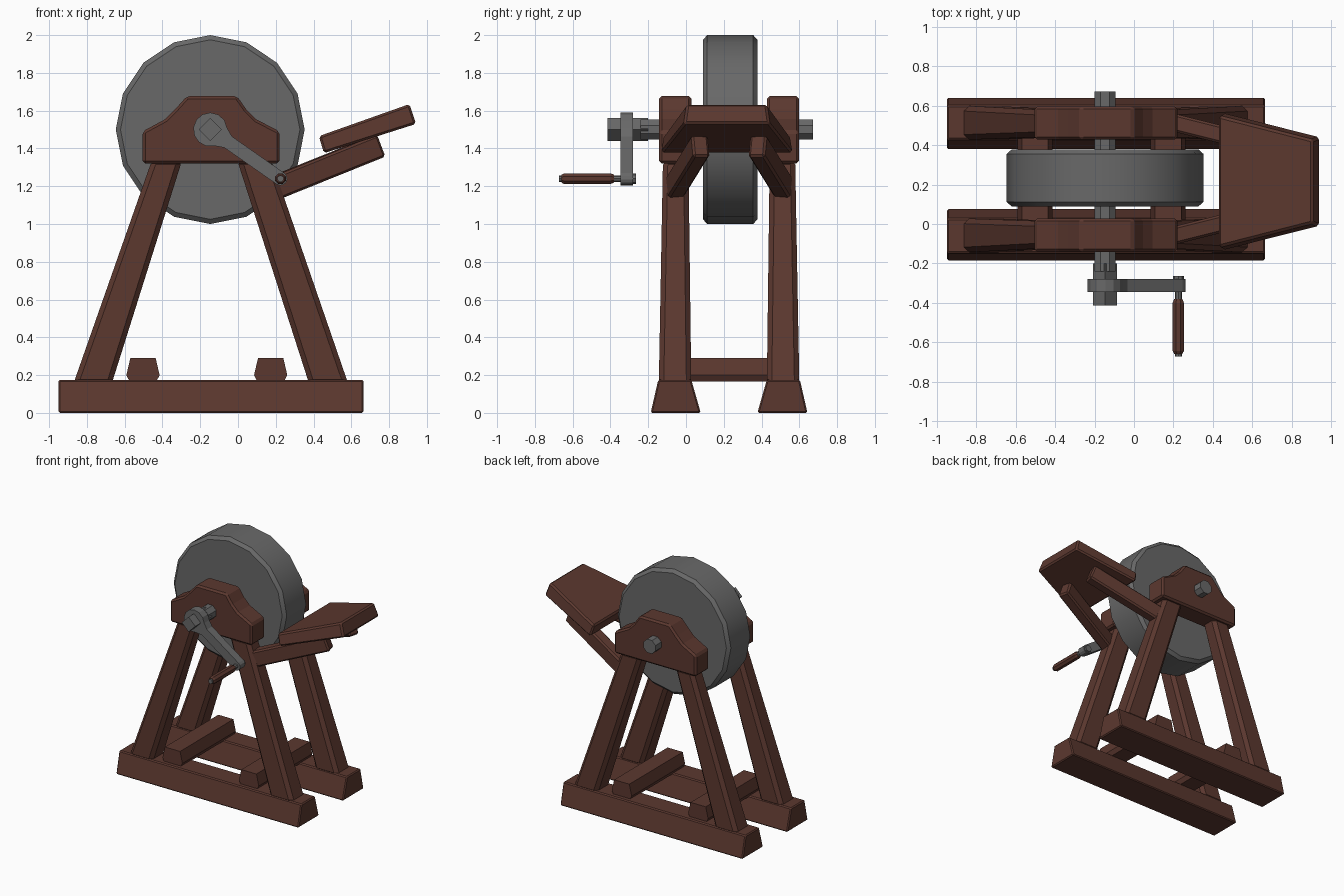
import bpy, bmesh, math
from mathutils import Vector

if "Cube" in bpy.data.objects:
    bpy.data.objects.remove(bpy.data.objects["Cube"])


def material(name, rgb):
    m = bpy.data.materials.new(name)
    m.diffuse_color = (*rgb, 1)
    m.use_nodes = True
    m.node_tree.nodes["Principled BSDF"].inputs["Base Color"].default_value = m.diffuse_color
    return m


WOOD = material("dark red wood", (0.105, 0.039, 0.028))
STONE = material("grey stone and iron", (0.14, 0.14, 0.14))
MID = 0.228           # middle plane between the two side frames
AX, AZ = -0.147, 1.5  # axle position


def finish(name, bm, mat, bevel=0.0):
    bmesh.ops.recalc_face_normals(bm, faces=bm.faces)
    if bevel:
        edges = [e for e in bm.edges if e.calc_face_angle(0) > math.radians(40)]
        bmesh.ops.bevel(bm, geom=edges, offset=bevel, segments=1, affect='EDGES', clamp_overlap=True)
    me = bpy.data.meshes.new(name)
    bm.to_mesh(me)
    bm.free()
    me.materials.append(mat)
    ob = bpy.data.objects.new(name, me)
    bpy.context.collection.objects.link(ob)
    return ob


def loft(name, rings, mat, bevel=0.0):
    """Skin a list of matching closed rings and cap both ends."""
    bm = bmesh.new()
    vs = [[bm.verts.new(p) for p in r] for r in rings]
    n = len(vs[0])
    for a, b in zip(vs, vs[1:]):
        for i in range(n):
            bm.faces.new((a[i], a[(i + 1) % n], b[(i + 1) % n], b[i]))
    bm.faces.new(vs[0])
    bm.faces.new(vs[-1])
    return finish(name, bm, mat, bevel)


def slab(name, profile, y0, y1, mat, bevel=0.0):
    return loft(name, [[(x, y, z) for x, z in profile] for y in (y0, y1)], mat, bevel)


def turned(name, steps, n, mat, x=AX, z=AZ, phase=0.0):
    """Lathe around the y axis; steps are (y, radius)."""
    ring = [math.tau * i / n + phase for i in range(n)]
    return loft(name, [[(x + r * math.cos(a), y, z + r * math.sin(a)) for a in ring]
                       for y, r in steps], mat)


def rect(x0, x1, y0, y1, z):
    return [(x0, y0, z), (x1, y0, z), (x1, y1, z), (x0, y1, z)]


def bar(name, a, b, w, h, mat, bevel):
    """Square bar from a to b."""
    a, b = Vector(a), Vector(b)
    d = (b - a).normalized()
    s = d.cross(Vector((0, 0, 1))).normalized() * w / 2
    u = s.normalized().cross(d) * h / 2
    return loft(name, [[p + s + u, p - s + u, p - s - u, p + s - u] for p in (a, b)], mat, bevel)


block = [(-.505, 1.32), (.22, 1.32), (.22, 1.49), (.095, 1.555), (.045, 1.605), (-.005, 1.677),
         (-.27, 1.677), (-.335, 1.605), (-.385, 1.555), (-.505, 1.49)]

# Two side frames: foot beam, two legs, bearing block, rest strut
for side, s in (("front", -1), ("back", 1)):
    def Y(d):
        return MID + s * d
    loft(side + "_foot_beam", [rect(-.95, .665, Y(.415), Y(.15), 0),
                               rect(-.95, .665, Y(.375), Y(.2), .175)], WOOD, .008)
    loft(side + "_left_leg", [rect(-.873, -.67, Y(.372), Y(.2), .15),
                              rect(-.455, -.295, Y(.35), Y(.215), 1.34)], WOOD, .026)
    loft(side + "_right_leg", [rect(.378, .585, Y(.372), Y(.2), .15),
                               rect(-.005, .175, Y(.35), Y(.215), 1.34)], WOOD, .026)
    slab(side + "_bearing_block", block, Y(.37), Y(.2), WOOD, .014)
    bar(side + "_rest_strut", (.13, Y(.305), 1.165), (.75, Y(.15), 1.415), .09, .125, WOOD, .012)

# Cross beams joining the feet
for name, x in (("left_cross_beam", -.503), ("right_cross_beam", .173)):
    slab(name, [(x - .07, .165), (x + .07, .165), (x + .088, .2), (x + .067, .29),
                (x - .067, .29), (x - .088, .2)], -.11, .565, WOOD)

# Tapered sloping tool rest
rest = []
for hw, top, bottom in ((.335, (.428, 1.465), (.455, 1.375)), (.212, (.908, 1.635), (.943, 1.53))):
    c = .216
    rest.append([(top[0], c - hw, top[1]), (top[0], c + hw, top[1]),
                 (bottom[0], c + hw + .015, bottom[1]), (bottom[0], c - hw - .015, bottom[1])])
loft("tool_rest", rest, WOOD, .012)

# Grinding wheel with chamfered rim
wheel = turned("grinding_wheel", [(.09, .475), (.112, .5), (.356, .5), (.378, .475)], 16, STONE)
bpy.context.view_layer.objects.active = wheel
wheel.select_set(True)
bpy.ops.object.shade_smooth_by_angle(angle=math.radians(30))

# Axle: octagonal shaft with a square front end
turned("axle", [(-.24, .058), (.672, .058)], 8, STONE, phase=math.pi / 8)
turned("axle_square_end", [(-.415, .06), (-.2, .06)], 4, STONE)

# Crank arm: round hub, narrow neck, round tip
HX, HZ = .225, 1.24
length = math.hypot(HX - AX, HZ - AZ)
tilt = math.atan2(HZ - AZ, HX - AX)
outline = [(.09 * math.cos(a), .09 * math.sin(a))
           for a in (math.radians(40 + 28 * i) for i in range(11))]
outline += [(.115, -.036)]
outline += [(length + .036 * math.cos(a), .036 * math.sin(a))
            for a in (math.radians(-90 + 30 * i) for i in range(7))]
outline += [(.115, .036)]
slab("crank_arm", [(AX + u * math.cos(tilt) - v * math.sin(tilt),
                    AZ + u * math.sin(tilt) + v * math.cos(tilt)) for u, v in outline],
     -.346, -.28, STONE)

# Handle pin and wooden grip
turned("handle_nut", [(-.3, .028), (-.265, .028)], 8, STONE, HX, HZ)
turned("handle_pin", [(-.672, .018), (-.3, .018)], 8, STONE, HX, HZ)
turned("handle_grip", [(-.66, .022), (-.645, .031), (-.4, .031), (-.38, .022)], 8, WOOD, HX, HZ,
       math.pi / 8)
